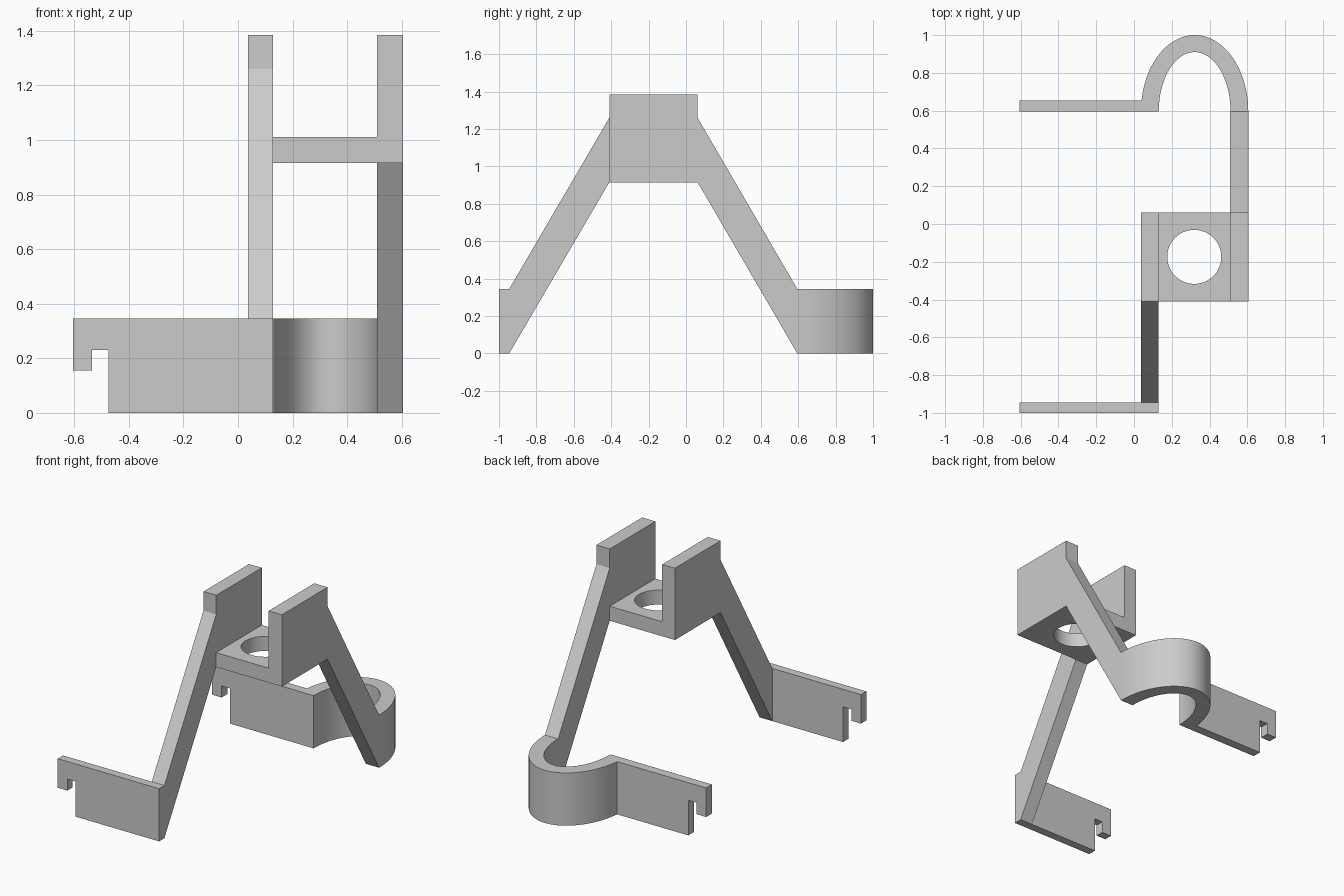
import bpy, bmesh, math

if "Cube" in bpy.data.objects:
    bpy.data.objects.remove(bpy.data.objects["Cube"])

grey = bpy.data.materials.new("plain grey")
grey.diffuse_color = (0.6, 0.6, 0.6, 1)
grey.use_nodes = True
grey.node_tree.nodes["Principled BSDF"].inputs["Base Color"].default_value = grey.diffuse_color


def finish(name, bm, smooth=False):
    bmesh.ops.recalc_face_normals(bm, faces=bm.faces)
    mesh = bpy.data.meshes.new(name)
    bm.to_mesh(mesh)
    bm.free()
    mesh.materials.append(grey)
    ob = bpy.data.objects.new(name, mesh)
    bpy.context.collection.objects.link(ob)
    if smooth:
        bpy.ops.object.select_all(action='DESELECT')
        ob.select_set(True)
        bpy.context.view_layer.objects.active = ob
        bpy.ops.object.shade_smooth_by_angle(angle=math.radians(30))
    return ob


def extrude(name, points, axis, lo, hi):
    """Extrude a flat profile along x (points are y,z) or y (points are x,z)."""
    bm = bmesh.new()
    rings = []
    for d in (lo, hi):
        rings.append([bm.verts.new((d, a, b) if axis == 'x' else (a, d, b))
                      for a, b in points])
    bm.faces.new(rings[0])
    bm.faces.new(rings[1])
    for i in range(len(points)):
        j = (i + 1) % len(points)
        bm.faces.new((rings[0][i], rings[0][j], rings[1][j], rings[1][i]))
    return finish(name, bm)


def band(name, outer, inner, z0, z1, closed):
    """Solid band between two matching outlines seen from above."""
    bm = bmesh.new()
    loops = [[bm.verts.new((x, y, z)) for x, y in pts]
             for pts, z in ((outer, z0), (outer, z1), (inner, z1), (inner, z0))]
    n = len(outer)
    for i in range(n if closed else n - 1):
        j = (i + 1) % n
        for k in range(4):
            a, b = loops[k], loops[(k + 1) % 4]
            bm.faces.new((a[i], a[j], b[j], b[i]))
    if not closed:
        bm.faces.new([l[0] for l in loops])
        bm.faces.new([l[-1] for l in loops])
    return finish(name, bm, True)


X0, X1, X2, X3 = 0.037, 0.129, 0.509, 0.605   # side plate faces
YF, YB = -0.41, 0.062                         # tower front and back
ZL, ZT, ZS, ZP = 0.915, 1.385, 1.26, 0.345    # tower and panel heights
ARCH_Y = 0.595

# Upright side plates, each with its sloping leg
extrude("left_plate_and_front_leg",
        [(YB, ZL), (YB, ZT), (YF, ZT), (YF, ZS), (-0.945, ZP), (-0.945, 0), (YF, ZL)],
        'x', X0, X1)
extrude("right_plate_and_rear_leg",
        [(YF, ZL), (YF, ZT), (YB, ZT), (YB, ZS), (ARCH_Y, ZP), (ARCH_Y, 0), (YB, ZL)],
        'x', X2, X3)

# Hooked foot panels
hook = [(-0.605, ZP), (X1, ZP), (X1, 0), (-0.475, 0), (-0.475, 0.23),
        (-0.535, 0.23), (-0.535, 0.155), (-0.605, 0.155)]
extrude("front_hook_panel", hook, 'y', -1.0, -0.945)
extrude("rear_hook_panel", hook, 'y', ARCH_Y, 0.655)

# Curved arch joining the rear panel to the rear leg
cx = (X0 + X3) / 2


def arc(rx, ry, n=64):
    return [(cx + rx * math.cos(math.pi * i / n), ARCH_Y + ry * math.sin(math.pi * i / n))
            for i in range(n + 1)]


band("rear_arch", arc((X3 - X0) / 2, 1 - ARCH_Y), arc((X2 - X1) / 2, 0.91 - ARCH_Y),
     0, ZP, False)

# Cross shelf with a round hole
mx, my = (X1 + X2) / 2, (YF + YB) / 2
rim, hole = [], []
for i in range(64):
    c, s = math.cos(math.tau * i / 64), math.sin(math.tau * i / 64)
    m = max(abs(c), abs(s))
    rim.append((mx + (X2 - X1) / 2 * c / m, my + (YB - YF) / 2 * s / m))
    hole.append((mx + 0.143 * c, my + 0.143 * s))
band("cross_shelf", rim, hole, ZL, 1.01, True)
